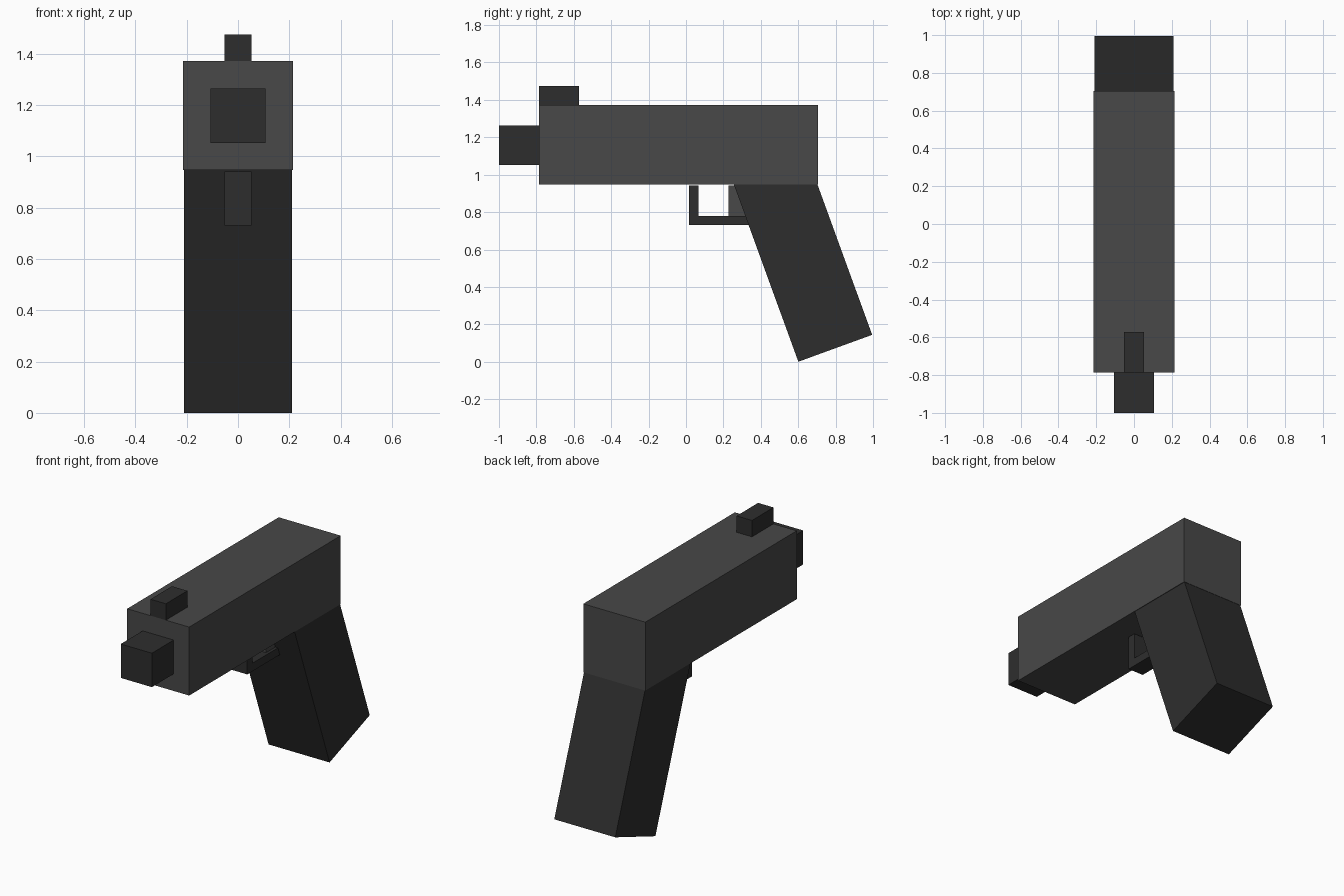
import bpy
import math
from mathutils import Vector

cube = bpy.data.objects.get("Cube")
if cube:
    bpy.data.objects.remove(cube, do_unlink=True)


def material(name, value):
    mat = bpy.data.materials.new(name)
    mat.use_nodes = True
    colour = (value, value, value, 1)
    mat.diffuse_color = colour
    mat.node_tree.nodes["Principled BSDF"].inputs["Base Color"].default_value = colour
    return mat


grey = material("slide grey", 0.065)
dark = material("dark grey", 0.027)


def box(name, width, y, z, mat):
    """Box centred on x, spanning the y and z ranges."""
    bpy.ops.mesh.primitive_cube_add(size=1, location=(0, sum(y) / 2, sum(z) / 2))
    obj = bpy.context.object
    obj.name = name
    obj.scale = (width, y[1] - y[0], z[1] - z[0])
    obj.data.materials.append(mat)
    return obj


# Slide, muzzle and sight
box("slide", 0.427, (-0.785, 0.705), (0.947, 1.373), grey)
box("muzzle", 0.214, (-1.0, -0.78), (1.053, 1.264), dark)
box("front_sight", 0.106, (-0.785, -0.573), (1.36, 1.475), dark)

# Trigger and its guard
box("guard_post", 0.106, (0.015, 0.067), (0.73, 0.942), dark)
box("guard_bar", 0.106, (0.067, 0.42), (0.73, 0.78), dark)
box("trigger", 0.07, (0.226, 0.40), (0.78, 0.942), grey)

# Grip, leaning back, with its top hidden in the slide
tilt = math.radians(20)
length = 1.05
axis = Vector((0, -math.sin(tilt), math.cos(tilt)))
centre = Vector((0, 0.798, 0.072)) + axis * length / 2
grip = box("grip", 0.42, (-0.21, 0.21), (-length / 2, length / 2), dark)
grip.location = centre
grip.rotation_euler.x = tilt
